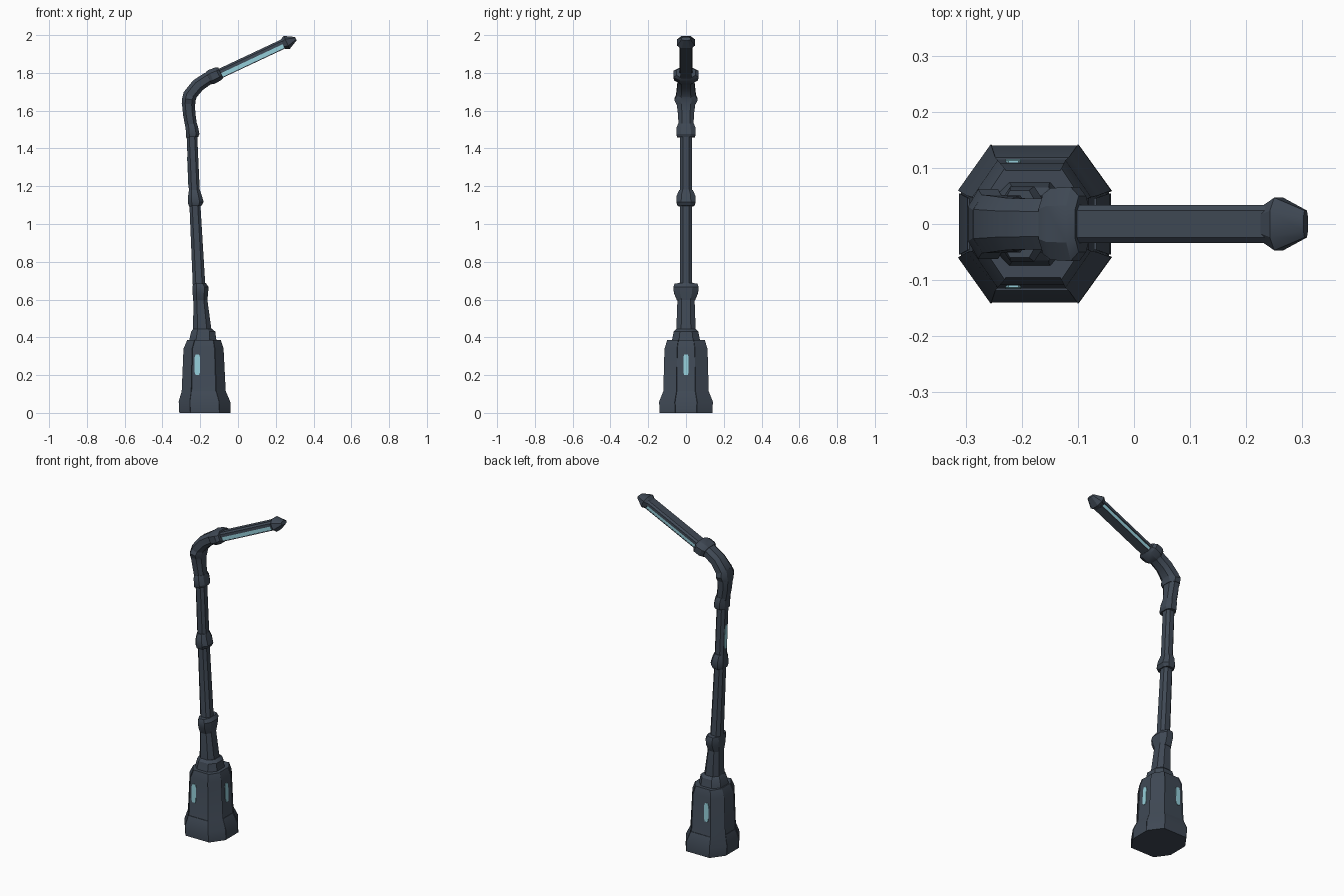
import bpy, bmesh
from math import sin, cos, radians

if "Cube" in bpy.data.objects:
    bpy.data.objects.remove(bpy.data.objects["Cube"])


def material(name, rgb):
    m = bpy.data.materials.new(name)
    m.diffuse_color = (*rgb, 1)
    m.use_nodes = True
    m.node_tree.nodes["Principled BSDF"].inputs["Base Color"].default_value = m.diffuse_color
    return m


SLATE = material("dark slate metal", (0.05, 0.066, 0.09))
GLOW = material("pale cyan light", (0.30, 0.62, 0.70))


def octagon(a, b, fx=0.5, fy=0.5):
    """Chamfered rectangle: half sizes a, b; fx, fy give the flat part of each side."""
    p, q = a * fx, b * fy
    return [(a, -q), (a, q), (p, b), (-p, b), (-a, q), (-a, -q), (-p, -b), (p, -b)]


def rect(u0, u1, v0, v1):
    return [(u0, v0), (u1, v0), (u1, v1), (u0, v1)]


def sweep(name, stations, mat=SLATE):
    """Loft sections along the xz plane. Station: x, z, tilt from vertical in degrees, section."""
    bm = bmesh.new()
    rings = []
    for x, z, tilt, section in stations:
        c, s = cos(radians(tilt)), sin(radians(tilt))
        rings.append([bm.verts.new((x + u * c, v, z - u * s)) for u, v in section])
    n = len(rings[0])
    for r0, r1 in zip(rings, rings[1:]):
        for i in range(n):
            j = (i + 1) % n
            bm.faces.new((r0[i], r0[j], r1[j], r1[i]))
    bm.faces.new(rings[0][::-1])
    bm.faces.new(rings[-1])
    bmesh.ops.recalc_face_normals(bm, faces=bm.faces)
    me = bpy.data.meshes.new(name)
    bm.to_mesh(me)
    bm.free()
    me.materials.append(mat)
    ob = bpy.data.objects.new(name, me)
    bpy.context.collection.objects.link(ob)
    return ob


# pedestal: z, left x, right x, half depth
PED = [(0.0, -0.305, -0.045, 0.134), (0.06, -0.308, -0.047, 0.136),
       (0.115, -0.293, -0.07, 0.115), (0.34, -0.284, -0.081, 0.109),
       (0.385, -0.265, -0.095, 0.095)]


def ped_section(l, r, b):
    return octagon((r - l) / 2, b, 0.57, 0.42)


sweep("pedestal", [((l + r) / 2, z, 0, ped_section(l, r, b)) for z, l, r, b in PED])

# raised plates on the four corners of the pedestal
for k in (1, 3, 5, 7):
    stations = []
    for z, l, r, b in PED:
        s = ped_section(l, r, b)
        p, q = s[k], s[(k + 1) % 8]
        sec = [(p[0] * f, p[1] * f) for f in (0.75, 1.045)] + \
              [(q[0] * f, q[1] * f) for f in (1.045, 0.75)]
        stations.append(((l + r) / 2, z, 0, sec))
    sweep("pedestal_corner_plate", stations)

# raised foot pads on the front, back and sides
for k in (0, 2, 4, 6):
    stations = []
    for z, l, r, b in PED[:3]:
        s = ped_section(l, r, b)
        p, q = s[k], s[(k + 1) % 8]
        f = 1.03
        sec = [(p[0] * 0.8, p[1] * 0.8), (p[0] * f, p[1] * 0.96 if k in (0, 4) else p[1] * f),
               (q[0] * f, q[1] * 0.96 if k in (0, 4) else q[1] * f), (q[0] * 0.8, q[1] * 0.8)]
        stations.append(((l + r) / 2, z, 0, sec))
    sweep("pedestal_foot_pad", stations)

# collar on top of the pedestal
sweep("pedestal_collar", [(-0.186, 0.37, 0, octagon(0.075, 0.078)),
                          (-0.186, 0.395, 0, octagon(0.07, 0.072)),
                          (-0.184, 0.43, 0, octagon(0.064, 0.065)),
                          (-0.188, 0.445, 0, octagon(0.05, 0.05))])

# leaning pole
sweep("pole", [(-0.188, 0.42, -3, octagon(0.05, 0.052)),
               (-0.20, 0.61, -3, octagon(0.036, 0.045)),
               (-0.207, 0.69, -3, octagon(0.033, 0.033)),
               (-0.228, 1.10, -3, octagon(0.029, 0.031)),
               (-0.244, 1.47, -3, octagon(0.028, 0.031))])

# collars around the pole: x, z, half width, half depth
COLLARS = {
    "lower_collar": [(-0.20, 0.595, 0.038, 0.047), (-0.199, 0.635, 0.041, 0.064),
                     (-0.199, 0.665, 0.043, 0.067), (-0.204, 0.685, 0.034, 0.06)],
    "middle_collar": [(-0.226, 1.095, 0.033, 0.044), (-0.224, 1.115, 0.042, 0.051),
                      (-0.228, 1.15, 0.036, 0.049), (-0.231, 1.18, 0.029, 0.036)],
    "upper_collar": [(-0.242, 1.46, 0.032, 0.047), (-0.24, 1.475, 0.036, 0.051),
                     (-0.244, 1.51, 0.033, 0.05), (-0.248, 1.53, 0.031, 0.042)],
}
for name, rows in COLLARS.items():
    sweep(name, [(x, z, -3, octagon(a, b)) for x, z, a, b in rows])

# curved neck
sweep("neck", [(-0.245, 1.50, -4, octagon(0.031, 0.039)),
               (-0.258, 1.58, -5, octagon(0.033, 0.042)),
               (-0.263, 1.64, 3, octagon(0.034, 0.050)),
               (-0.253, 1.685, 25, octagon(0.036, 0.052)),
               (-0.212, 1.735, 45, octagon(0.036, 0.046)),
               (-0.16, 1.77, 60, octagon(0.034, 0.045)),
               (-0.12, 1.788, 65, octagon(0.03, 0.045))])
sweep("neck_band", [(-0.262, 1.635, 0, octagon(0.036, 0.052)),
                    (-0.26, 1.66, 8, octagon(0.036, 0.062)),
                    (-0.253, 1.685, 22, octagon(0.037, 0.05))])

# collar that holds the lamp arm
sweep("arm_collar", [(-0.155, 1.772, 65, octagon(0.036, 0.053)),
                     (-0.14, 1.779, 65, octagon(0.040, 0.064)),
                     (-0.105, 1.795, 65, octagon(0.037, 0.066)),
                     (-0.092, 1.801, 65, octagon(0.031, 0.05))])

# lamp arm: top beam, glowing core and lower plate (u points down)
A, B = (-0.11, 1.788, 65), (0.25, 1.957, 65)


def arm_part(name, section, mat=SLATE):
    sweep(name, [(*A, section), (*B, section)], mat)


arm_part("arm_beam", [(-0.001, -0.034), (-0.001, 0.034), (-0.017, 0.034),
                      (-0.027, 0.024), (-0.027, -0.024), (-0.017, -0.034)])
arm_part("arm_light", rect(-0.003, 0.021, -0.028, 0.028), GLOW)
arm_part("arm_lower_plate", rect(0.02, 0.025, -0.029, 0.029))

# pointed cap at the end of the arm
sweep("arm_tip", [(0.237, 1.951, 65, octagon(0.027, 0.034)),
                  (0.258, 1.961, 65, octagon(0.038, 0.047)),
                  (0.306, 1.981, 65, octagon(0.010, 0.024))])

# light panels: front, back and right of the pedestal, left of the pole
for name, s in (("front_light_panel", -1), ("back_light_panel", 1)):
    sweep(name, [(-0.215, z, 0, rect(-w, w, s * (y - 0.003), s * (y + 0.003)))
                 for z, w, y in ((0.2, 0.009, 0.1128), (0.215, 0.014, 0.1124),
                                 (0.295, 0.014, 0.1104), (0.31, 0.009, 0.110))], GLOW)
sweep("right_light_panel", [(x, z, 0, rect(-0.003, 0.003, -w, w))
                            for x, z, w in ((-0.074, 0.2, 0.009), (-0.0747, 0.215, 0.014),
                                            (-0.0785, 0.295, 0.014), (-0.079, 0.31, 0.009))], GLOW)
sweep("pole_light_panel", [(x, z, 0, rect(-0.003, 0.003, -w, w))
                           for x, z, w in ((-0.2605, 1.21, 0.006), (-0.2615, 1.235, 0.013),
                                           (-0.2655, 1.33, 0.013), (-0.2665, 1.355, 0.006))], GLOW)

# smooth the bends and keep the chamfer edges sharp
for ob in bpy.context.collection.objects:
    ob.select_set(True)
    bpy.context.view_layer.objects.active = ob
bpy.ops.object.shade_smooth_by_angle(angle=radians(30))
